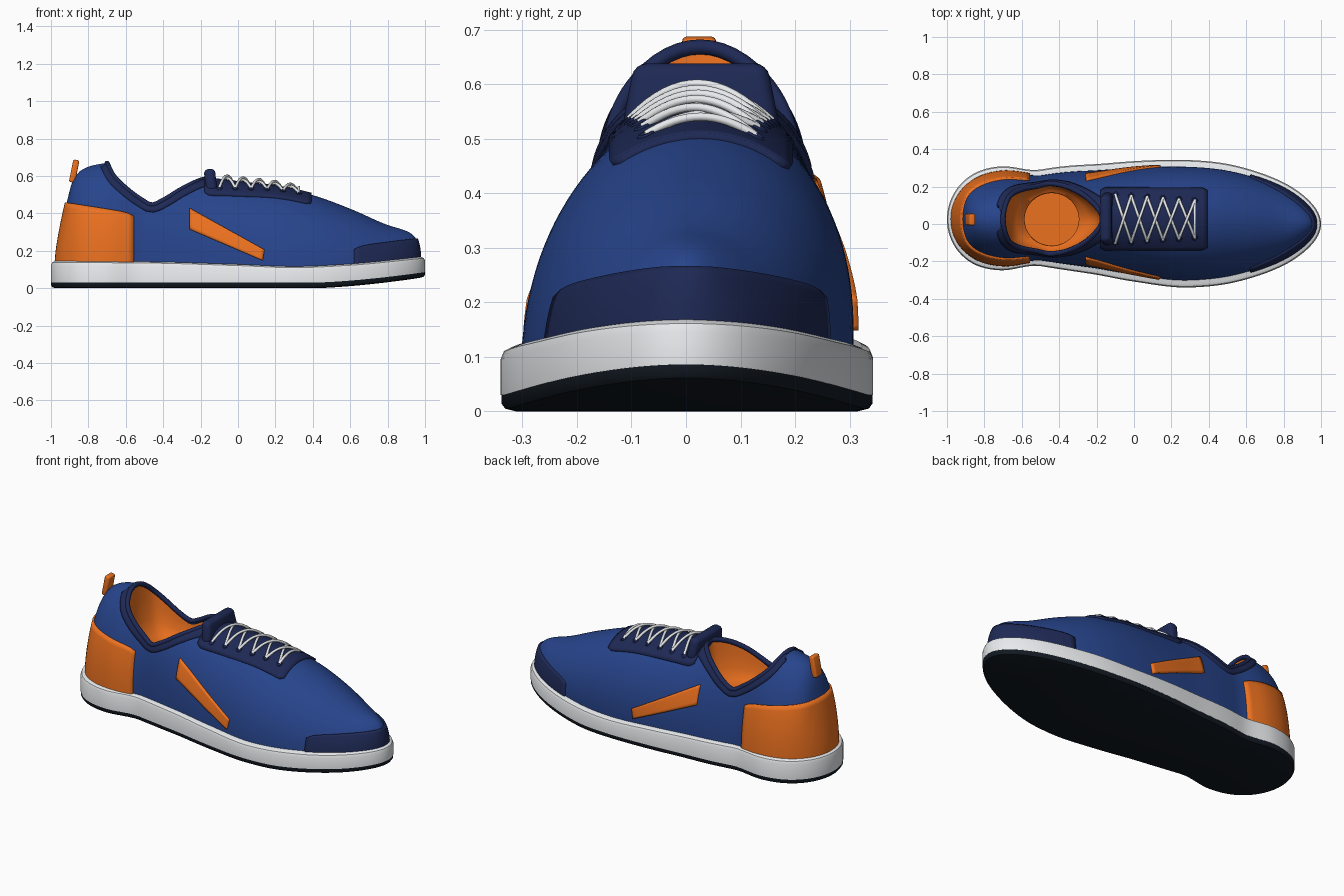
import bpy, bmesh
from math import sin, cos, pi, sqrt, asin, atan2, radians
from mathutils import Vector

if "Cube" in bpy.data.objects:
    bpy.data.objects.remove(bpy.data.objects["Cube"])


def material(name, rgb):
    m = bpy.data.materials.new(name)
    m.diffuse_color = (*rgb, 1)
    m.use_nodes = True
    m.node_tree.nodes["Principled BSDF"].inputs["Base Color"].default_value = m.diffuse_color
    return m


BLUE = material("blue_knit", (.02, .058, .26))
NAVY = material("navy_trim", (.013, .022, .09))
ORANGE = material("orange", (.84, .165, .014))
WHITE = material("white", (.8, .82, .84))
DARK = material("dark_rubber", (.006, .01, .016))


def curve(*pts):
    """Monotone cubic interpolation through (x, value) points."""
    n = len(pts)
    d = [(pts[i + 1][1] - pts[i][1]) / (pts[i + 1][0] - pts[i][0]) for i in range(n - 1)]
    m = [d[0]] + [2 * a * b / (a + b) if a * b > 0 else 0 for a, b in zip(d, d[1:])] + [d[-1]]

    def f(x):
        x = min(max(x, pts[0][0]), pts[-1][0])
        i = next((k for k in range(n - 1) if x <= pts[k + 1][0]), n - 2)
        w = pts[i + 1][0] - pts[i][0]
        t = (x - pts[i][0]) / w
        return ((2*t**3 - 3*t*t + 1) * pts[i][1] + (t**3 - 2*t*t + t) * w * m[i]
                + (3*t*t - 2*t**3) * pts[i + 1][1] + (t**3 - t*t) * w * m[i + 1])
    return f


# Shape curves along the length of the shoe
ratio = curve((-1, .53), (-.88, .48), (-.72, .4), (-.5, .298), (-.25, .3), (0, .322),
              (.3, .357), (.55, .371), (.8, .37), (1, .35))
base_c = curve((-1, .025), (-.45, .033), (0, .014), (.3, .001), (1, 0))
top_c = curve((-1, .026), (.4, .026), (1, 0))
ridge = curve((-.972, .12), (-.965, .2), (-.945, .32), (-.915, .46), (-.885, .57), (-.84, .63),
              (-.77, .658), (-.7, .668), (-.45, .65), (-.17, .585), (0, .562), (.2, .54), (.39, .5),
              (.6, .425), (.8, .338), (.9, .306), (.945, .275), (.966, .21), (.972, .12))
collar = curve((-.7, .668), (-.665, .60), (-.6, .535), (-.52, .475), (-.46, .445), (-.4, .47),
               (-.3, .53), (-.2, .577), (-.17, .585))
sole_top = curve((-1, .145), (-.5, .142), (0, .128), (.3, .117), (.6, .13), (1, .168))
X0, X1, ZB, END = -.7, -.17, .1, .972


def sole_w(x):
    return ratio(x) * sqrt(max(0, 1 - x * x))


def upper_w(x):
    return .89 * sole_w(x / END)


def sole_bottom(x):
    return .056 * (max(0, x - .4) / .6) ** 1.5


def side_pt(x, z, s):
    """Point on the upper at length x, height z, side s."""
    H = ridge(x)
    q = min(max((z - ZB) / (H - ZB), 0), 1)
    c = base_c(x) + (top_c(x) - base_c(x)) * q
    return Vector((x, c + s * upper_w(x) * sqrt(max(0, 1 - q ** 2.2)), min(z, H)))


def top_z(x, y):
    q = 1
    for _ in range(4):
        c = base_c(x) + (top_c(x) - base_c(x)) * q
        q = max(0, 1 - ((y - c) / upper_w(x)) ** 2) ** (1 / 2.2)
    return ZB + (ridge(x) - ZB) * q


def finish(ob, mat):
    bpy.context.collection.objects.link(ob)
    ob.data.materials.append(mat)
    if ob.type == 'MESH':
        bpy.ops.object.select_all(action='DESELECT')
        ob.select_set(True)
        bpy.context.view_layer.objects.active = ob
        bpy.ops.object.shade_smooth_by_angle(angle=radians(40))
    return ob


def surface(name, grids, mat, closed=False, caps=(), thick=0):
    """Mesh from grids of points; caps bridge a mirrored ring across."""
    bm = bmesh.new()
    for rows in grids:
        v = [[bm.verts.new(p) for p in r] for r in rows]
        n = len(rows[0])
        for a, b in zip(v, v[1:]):
            for k in range(n if closed else n - 1):
                j = (k + 1) % n
                bm.faces.new((a[k], a[j], b[j], b[k]))
        for r in caps:
            for k in range(n // 2):
                f = [v[r][i % n] for i in (k, k + 1, n - k - 1, n - k)]
                f = list(dict.fromkeys(f))
                if len(f) > 2:
                    bm.faces.new(f)
    bmesh.ops.remove_doubles(bm, verts=bm.verts, dist=.0002)
    bmesh.ops.recalc_face_normals(bm, faces=bm.faces)
    me = bpy.data.meshes.new(name)
    bm.to_mesh(me)
    bm.free()
    ob = finish(bpy.data.objects.new(name, me), mat)
    if thick:
        mod = ob.modifiers.new("thickness", 'SOLIDIFY')
        mod.thickness, mod.offset = thick, 0
    return ob


def tubes(name, paths, radius, mat, cyclic=False):
    cu = bpy.data.curves.new(name, 'CURVE')
    cu.dimensions, cu.bevel_depth, cu.bevel_resolution = '3D', radius, 2
    for p in paths:
        s = cu.splines.new('POLY')
        s.points.add(len(p) - 1)
        for q, co in zip(s.points, p):
            q.co = (*co, 1)
        s.use_cyclic_u, s.use_smooth = cyclic, True
    return finish(bpy.data.objects.new(name, cu), mat)


def block(name, size, loc, tilt, bevel, mat, taper=1):
    bm = bmesh.new()
    bmesh.ops.create_cube(bm, size=1)
    for v in bm.verts:
        v.co = Vector(a * b for a, b in zip(v.co, size))
        if v.co.z > 0:
            v.co.y *= taper
    bmesh.ops.bevel(bm, geom=bm.edges[:], offset=bevel, segments=4, profile=.5, affect='EDGES')
    me = bpy.data.meshes.new(name)
    bm.to_mesh(me)
    bm.free()
    ob = finish(bpy.data.objects.new(name, me), mat)
    ob.location, ob.rotation_euler = loc, (0, tilt, 0)


# Outsole and midsole
def sole_ring(inset, z):
    N, pts = 144, []
    for k in range(N):
        a = 2 * pi * k / N
        x = -cos(a)
        pts.append(Vector((x, base_c(x) + (1 if a < pi else -1) * sole_w(x), z(x))))
    out = []
    for k, p in enumerate(pts):
        t = pts[(k + 1) % N] - pts[k - 1]
        out.append(p + Vector((-t.y, t.x, 0)).normalized() * -inset)
    return out


def sole_part(name, levels, mat):
    surface(name, [[sole_ring(i, (lambda x, f=f, d=d: f(x) + d)) for i, f, d in levels]],
            mat, closed=True, caps=(0, -1))


sole_part("outsole", [(.028, sole_bottom, 0), (.008, sole_bottom, .005), (.001, sole_bottom, .015),
                      (.001, sole_bottom, .031)], DARK)
sole_part("midsole", [(0, sole_bottom, .03), (0, sole_top, -.022), (.006, sole_top, -.007),
                      (.02, sole_top, 0)], WHITE)

# Upper shell with the collar cut out of the top
opening = [X0 + (X1 - X0) * (1 - cos(pi * k / 40)) / 2 for k in range(41)]
xs = ([-END + (X0 + END) * (k / 28) ** 2 for k in range(28)] + opening
      + [END - (END - X1) * (1 - k / 60) ** 2 for k in range(1, 61)])
halves = []
for s in (1, -1):
    rows = []
    for x in xs:
        H = ridge(x)
        zt = min(H, collar(x)) if X0 < x < X1 else H
        tm = asin(min(1, ((zt - ZB) / (H - ZB)) ** 1.1))
        rows.append([side_pt(x, ZB + (H - ZB) * sin(tm * k / 28) ** (1 / 1.1), s) for k in range(29)])
    halves.append(rows)
surface("upper", halves, BLUE)

# Collar rim, collar band and foot lining
rim = ([side_pt(x, collar(x), 1) for x in opening]
       + [side_pt(x, collar(x), -1) for x in opening[-2:0:-1]])
tubes("collar_rim", [rim], .014, NAVY, cyclic=True)


def band_row(x, s):
    m = (collar(min(x + .004, X1)) - collar(max(x - .004, X0))) / .008
    n = sqrt(m * m + 1)
    return [side_pt(x + .04 * t * m / n, collar(x) - .04 * t / n, s) for t in (0, .33, .67, 1)]


surface("collar_band", [[band_row(x, s) for x in opening] for s in (1, -1)], NAVY, thick=.018)


def lining_ring(t, w, drop=0):
    out = []
    for p in rim:
        a = atan2(p.y - .025, p.x + .44)
        q = p.lerp(Vector((-.44 + .145 * cos(a), .025 + .14 * sin(a), p.z)), t)
        q.z = p.z + (.33 - p.z) * w - drop
        out.append(q)
    return out


surface("lining", [[lining_ring(*r) for r in ((0, 0), (.08, .3), (.25, .65), (.6, .92), (.95, 1),
                    (1, 1, .012), (1, 1, .12))]], ORANGE, closed=True, caps=(-1,))


# Heel counter and toe cap wrap around the ends
def end_x(z, inner, outer):
    for _ in range(30):
        mid = (inner + outer) / 2
        inner, outer = (mid, outer) if ridge(mid) > z else (inner, mid)
    return inner


def wrap(name, inner, outer, stop, z_mid, z_end, mat):
    rows = []
    for i in range(-24, 25):
        u = i / 24
        row = []
        for k in range(13):
            z = ZB + (z_mid + (z_end - z_mid) * u * u - ZB - .015 * abs(u) ** 24) * k / 12
            e = end_x(z, inner, outer)
            row.append(side_pt(e + (stop - e) * u * u, z, 1 if u > 0 else -1))
        rows.append(row)
    surface(name, [rows], mat, thick=.02)


wrap("heel_counter", -.8, -END, -.558, .457, .4, ORANGE)
wrap("toe_cap", .85, END, .62, .263, .222, NAVY)

# Side stripes
A, B, C, D = [Vector(p) for p in ((-.258, .425), (-.258, .315), (.132, .148), (.142, .205))]
stripes = []
for s in (1, -1):
    grid = [[A.lerp(D, i / 20).lerp(B.lerp(C, i / 20), j / 6) for j in range(7)] for i in range(21)]
    stripes.append([[side_pt(p.x, p.y, s) for p in r] for r in grid])
surface("side_stripes", stripes, ORANGE, thick=.02)

# Eyestay panel, tongue and heel tab
panel = []
for i in range(25):
    x = -.18 + .57 * i / 24
    hw = .162 - .014 * (abs(i - 12) / 12) ** 30
    panel.append([(x, .027 + hw * j / 10, top_z(x, .027 + hw * j / 10)) for j in range(-10, 11)])
surface("eyestay", [panel], NAVY, thick=.022)
block("tongue", (.06, .29, .12), (-.147, .027, .578), -.12, .024, NAVY, taper=.84)
block("heel_tab", (.033, .062, .122), (-.876, .024, .626), .2, .009, ORANGE)

# Crossed laces with eyelets
eyes = [(-.1 + .085 * i, .13 - .006 * i) for i in range(6)]


def lace(x0, y0, x1, y1, lift):
    out = []
    for k in range(17):
        t = k / 16
        x, y = x0 + (x1 - x0) * t, .027 + y0 + (y1 - y0) * t
        out.append((x, y, top_z(x, y) + .012 + lift * sin(pi * t)))
    return out


paths = [lace(eyes[-1][0], -eyes[-1][1], eyes[-1][0], eyes[-1][1], .012)]
for (xa, wa), (xb, wb) in zip(eyes, eyes[1:]):
    paths += [lace(xa, -s * wa, xb, s * wb, .014 + .006 * s) for s in (1, -1)]
tubes("laces", paths, .0075, WHITE)
rings = []
for x, w in eyes:
    for s in (1, -1):
        ring = [(x + .013 * cos(k * pi / 6), .027 + s * w + .013 * sin(k * pi / 6)) for k in range(12)]
        rings.append([(a, b, top_z(a, b) + .012) for a, b in ring])
tubes("eyelets", rings, .004, NAVY, cyclic=True)
